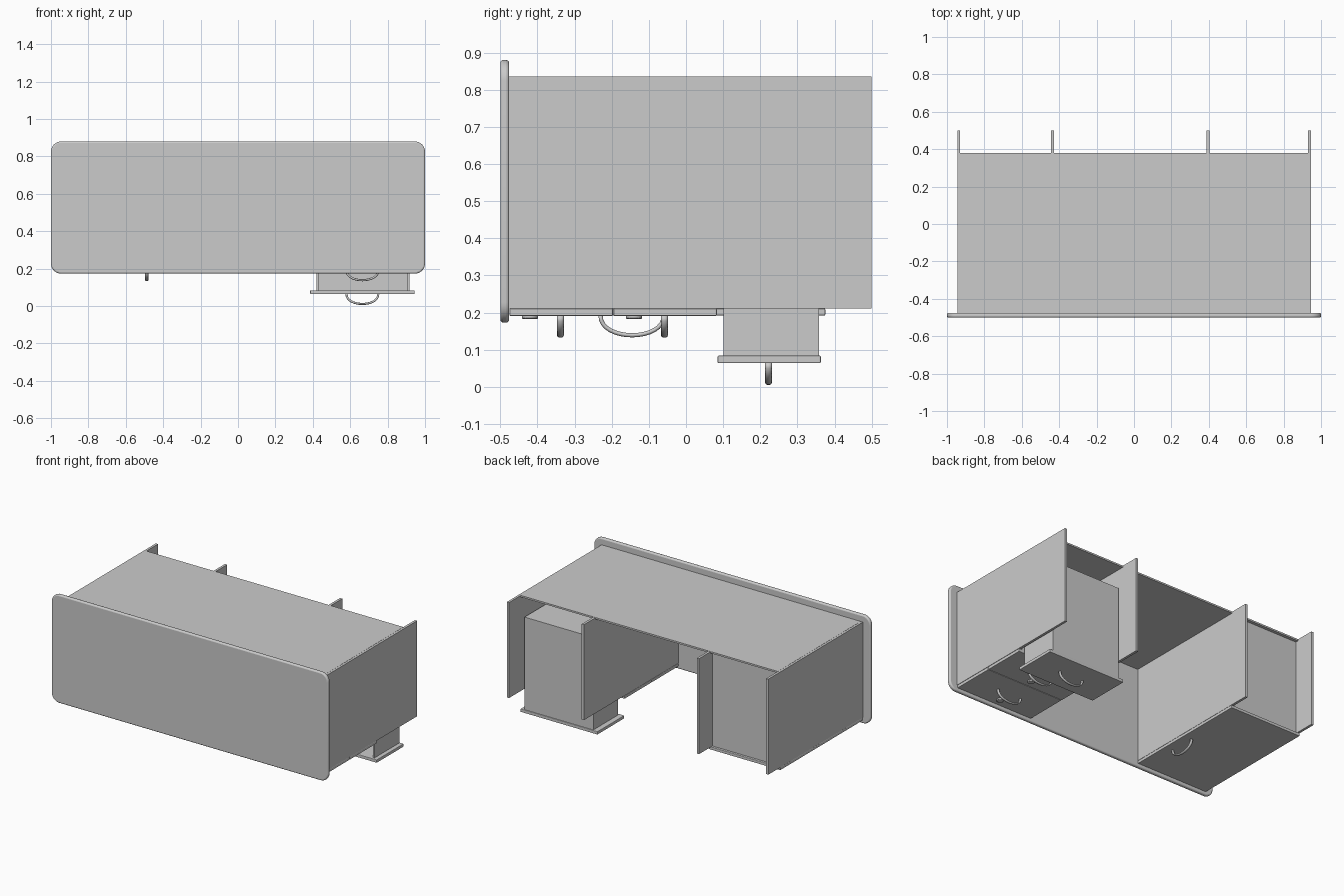
import bpy, bmesh, math
from mathutils import Vector

if "Cube" in bpy.data.objects:
    bpy.data.objects.remove(bpy.data.objects["Cube"])


def box(name, x, y, z, bevel=0.0):
    """Box from (min, max) pairs, optionally with softened edges."""
    bm = bmesh.new()
    bmesh.ops.create_cube(bm, size=1)
    for v in bm.verts:
        v.co = Vector([(r[0] + r[1]) / 2 + c * (r[1] - r[0]) for c, r in zip(v.co, (x, y, z))])
    me = bpy.data.meshes.new(name)
    bm.to_mesh(me)
    bm.free()
    ob = bpy.data.objects.new(name, me)
    bpy.context.collection.objects.link(ob)
    if bevel:
        m = ob.modifiers.new("soft_edge", 'BEVEL')
        m.width, m.segments = bevel, 2
    return ob


def handle(name, cx, cy, z, along):
    """Bow handle: flat elliptical section swept along an arch hanging in -z."""
    n, k, half, depth = 16, 10, 0.085, 0.053
    bm = bmesh.new()
    side = Vector((0, 1, 0)) if along == 'x' else Vector((1, 0, 0))
    run = Vector((1, 0, 0)) if along == 'x' else Vector((0, 1, 0))
    rings = []
    for i in range(n + 1):
        t = math.pi * i / n
        p = Vector((cx, cy, z)) - run * half * math.cos(t) - Vector((0, 0, depth * math.sin(t) ** 0.9))
        nrm = (-run * depth * math.cos(t) - Vector((0, 0, half * math.sin(t)))).normalized()
        rings.append([bm.verts.new(p + side * 0.009 * math.cos(a) + nrm * 0.006 * math.sin(a))
                      for a in [2 * math.pi * j / k for j in range(k)]])
    for a, b in zip(rings, rings[1:]):
        for j in range(k):
            bm.faces.new((a[j], a[(j + 1) % k], b[(j + 1) % k], b[j]))
    bm.faces.new(rings[0])
    bm.faces.new(rings[-1])
    bmesh.ops.recalc_face_normals(bm, faces=bm.faces)
    for f in bm.faces:
        f.smooth = True
    me = bpy.data.meshes.new(name)
    bm.to_mesh(me)
    bm.free()
    bpy.context.collection.objects.link(bpy.data.objects.new(name, me))


# Desk top: rounded slab standing upright because the desk lies on its back
bm = bmesh.new()
r = 0.055
outline = []
for cx, cz, a0 in ((1 - r, 0.88 - r, 0), (-1 + r, 0.88 - r, 90), (-1 + r, 0.173 + r, 180), (1 - r, 0.173 + r, 270)):
    for i in range(9):
        a = math.radians(a0 + 90 * i / 8)
        outline.append(bm.verts.new((cx + r * math.cos(a), -0.5, cz + r * math.sin(a))))
face = bm.faces.new(outline)
ext = bmesh.ops.extrude_face_region(bm, geom=[face])
bmesh.ops.translate(bm, vec=(0, 0.024, 0), verts=[g for g in ext["geom"] if isinstance(g, bmesh.types.BMVert)])
bmesh.ops.recalc_face_normals(bm, faces=bm.faces)
me = bpy.data.meshes.new("desk_top")
bm.to_mesh(me)
bm.free()
top = bpy.data.objects.new("desk_top", me)
bpy.context.collection.objects.link(top)
m = top.modifiers.new("rounded_rim", 'BEVEL')
m.width, m.segments, m.limit_method, m.angle_limit = 0.008, 3, 'ANGLE', math.radians(40)
bpy.context.view_layer.objects.active = top
top.select_set(True)
bpy.ops.object.shade_smooth_by_angle(angle=math.radians(35))

# Leg panels and back panel
for name, x in (("left_outer_panel", -0.937), ("left_inner_panel", -0.436),
                ("right_inner_panel", 0.396), ("right_outer_panel", 0.937)):
    box(name, (x - 0.008, x + 0.008), (-0.477, 0.5), (0.211, 0.835))
box("back_panel", (-0.93, 0.93), (-0.477, 0.38), (0.825, 0.836))

# Left cupboard
box("cupboard_floor", (-0.93, -0.44), (0.345, 0.36), (0.211, 0.83))
box("cupboard_door", (-0.945, -0.428), (-0.475, 0.375), (0.192, 0.211), 0.003)
handle("door_handle", -0.488, -0.145, 0.192, 'y')

# Three drawers, the lowest pulled out
for i, slide in enumerate((0, 0, 0.127)):
    y0 = -0.475 + 0.28 * i
    y1 = y0 + 0.278
    z = 0.211 - slide
    n = f"drawer_{i + 1}_"
    box(n + "front", (0.386, 0.944), (y0, y1), (z - 0.02, z), 0.003)
    a, b, c, d, e = 0.42, 0.917, y0 + 0.016, y1 - 0.005, z + 0.605
    box(n + "bottom", (a, b), (d - 0.01, d), (z, e))
    box(n + "left_wall", (a, a + 0.01), (c, d), (z, e))
    box(n + "right_wall", (b - 0.01, b), (c, d), (z, e))
    box(n + "rear_wall", (a, b), (c, d), (e - 0.01, e))
    handle(n + "handle", 0.665, y0 + 0.137, z - 0.02, 'x')
    # Shallow round lock on the closed drawers
    if not slide:
        bpy.ops.mesh.primitive_cylinder_add(vertices=20, radius=0.022, depth=0.012,
                                            location=(0.665, y0 + 0.055, z - 0.022))
        lock = bpy.context.object
        lock.name = n + "lock"
        lm = lock.modifiers.new("soft_edge", 'BEVEL')
        lm.width, lm.segments = 0.003, 2
        bpy.ops.object.shade_smooth_by_angle(angle=math.radians(35))
